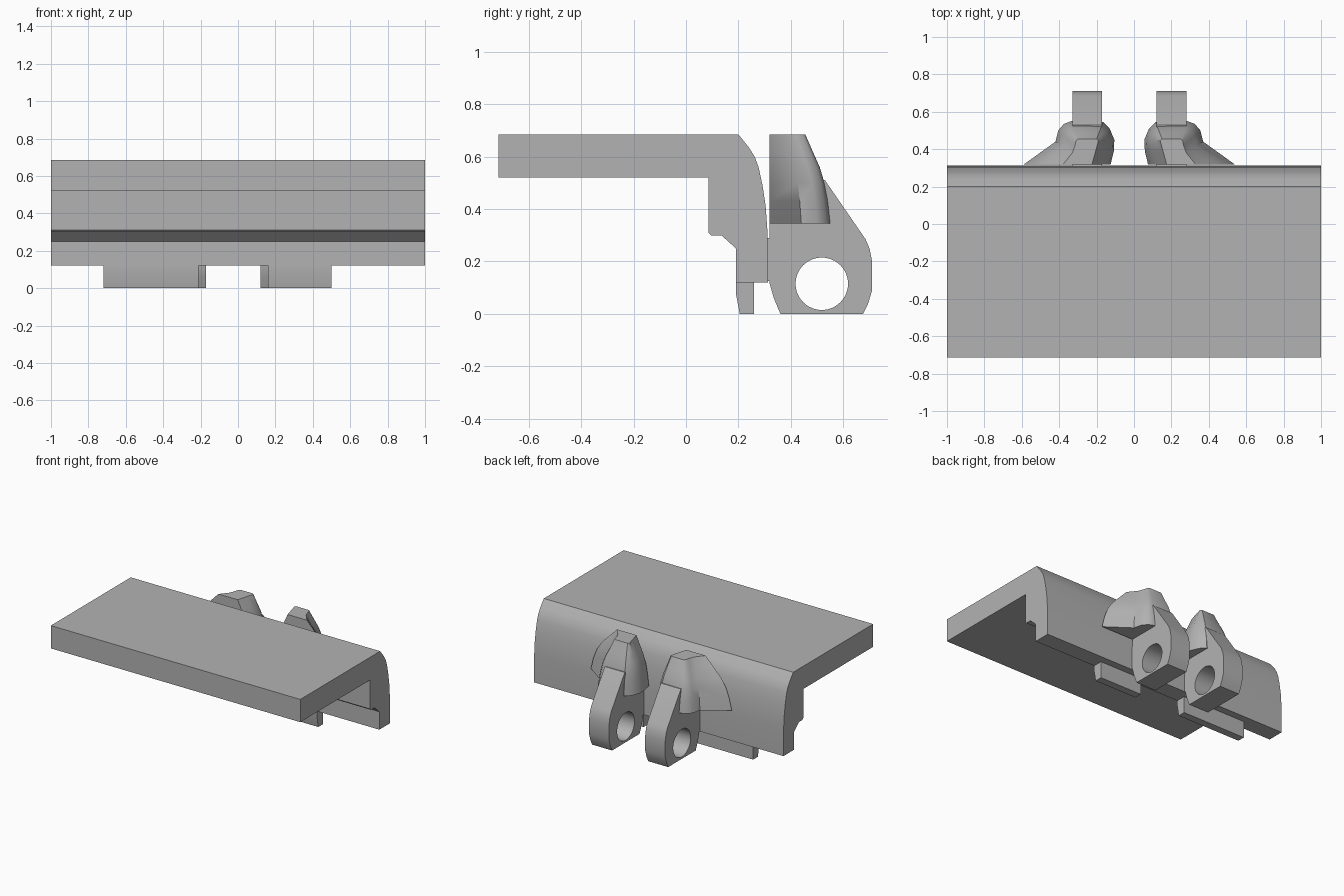
import bpy, bmesh, math
from mathutils import Matrix, Vector

default_cube = bpy.data.objects.get("Cube")
if default_cube:
    bpy.data.objects.remove(default_cube, do_unlink=True)

# Single grey plastic
grey = bpy.data.materials.new("plain_grey")
grey.use_nodes = True
colour = (0.45, 0.45, 0.45, 1)
grey.diffuse_color = colour
grey.node_tree.nodes["Principled BSDF"].inputs["Base Color"].default_value = colour


def finish(name, mesh_builder, smooth_angle=30):
    """Turn a bmesh into a named, shaded object."""
    bmesh.ops.recalc_face_normals(mesh_builder, faces=mesh_builder.faces)
    mesh = bpy.data.meshes.new(name)
    mesh_builder.to_mesh(mesh)
    mesh_builder.free()
    mesh.materials.append(grey)
    part = bpy.data.objects.new(name, mesh)
    bpy.context.collection.objects.link(part)
    bpy.ops.object.select_all(action="DESELECT")
    part.select_set(True)
    bpy.context.view_layer.objects.active = part
    bpy.ops.object.shade_smooth_by_angle(angle=math.radians(smooth_angle))
    return part


def loft(name, rings, smooth_angle=30):
    """Join equal-length closed rings and cap both ends."""
    builder = bmesh.new()
    loops = [[builder.verts.new(point) for point in ring] for ring in rings]
    for lower, upper in zip(loops, loops[1:]):
        for i in range(len(lower)):
            j = (i + 1) % len(lower)
            builder.faces.new((lower[i], lower[j], upper[j], upper[i]))
    builder.faces.new(loops[0])
    builder.faces.new(loops[-1])
    return finish(name, builder, smooth_angle)


def extrude_side(name, profile, left, right):
    """Extrude a (y, z) side profile along x."""
    return loft(name, [[(x, y, z) for y, z in profile] for x in (left, right)], 25)


# Shelf with curved back wall and stepped lip
extrude_side("shelf_panel", [
    (-.715, .685), (.2, .685), (.24, .635), (.262, .6), (.277, .56),
    (.292, .49), (.304, .41), (.311, .31), (.312, .12), (.19, .12),
    (.19, .25), (.135, .3), (.095, .3), (.085, .31), (.085, .52), (-.715, .52),
], -1, 1)

# Hanging tabs below the lip
tab_profile = [(.19, .13), (.19, .08), (.205, 0), (.26, 0), (.26, .13)]
extrude_side("right_tab", tab_profile, -.72, -.21)
extrude_side("left_tab", tab_profile, .16, .5)

# Hinge outlines
lug_profile = [
    (.318, .4), (.318, .12), (.335, .06), (.36, 0), (.675, 0), (.695, .04),
    (.71, .09), (.71, .2), (.7, .25), (.685, .285), (.53, .51), (.42, .51),
]
fairing_base = [
    (-.59, .318), (-.42, .44), (-.405, .5), (-.375, .535), (-.335, .55),
    (-.165, .545), (-.13, .51), (-.105, .45), (-.108, .39), (-.125, .318),
]
fairing_top = [
    (-.38, .318), (-.33, .38), (-.315, .42), (-.31, .445), (-.3, .455),
    (-.2, .455), (-.195, .452), (-.19, .445), (-.205, .39), (-.225, .318),
]
fairing_levels = [(.345, 0), (.43, .1), (.5, .23), (.56, .42), (.62, .7), (.685, 1)]
hinge_axis = -.025


def place(x, side):
    """Reflect x across the hinge axis for the left side."""
    return x if side == "right" else hinge_axis * 2 - x


for side in ("right", "left"):
    outer, inner = place(-.33, side), place(-.17, side)
    middle = (outer + inner) / 2

    # Lug drilled for the pin
    lug = extrude_side(side + "_hinge_lug", lug_profile, outer, inner)
    drill = bmesh.new()
    bmesh.ops.create_cone(
        drill, cap_ends=True, segments=48, radius1=.1, radius2=.1, depth=.5,
        matrix=Matrix.Translation((middle, .518, .115))
        @ Matrix.Rotation(math.pi / 2, 4, "Y"))
    cutter = finish(side + "_pin_cutter", drill)
    cutter.hide_render = True
    cut = lug.modifiers.new("pin_hole", "BOOLEAN")
    cut.operation = "DIFFERENCE"
    cut.solver = "EXACT"
    cut.object = cutter
    bpy.ops.object.select_all(action="DESELECT")
    lug.select_set(True)
    bpy.context.view_layer.objects.active = lug
    bpy.ops.object.modifier_apply(modifier=cut.name)
    bpy.data.objects.remove(cutter, do_unlink=True)

    # Thin web fixing the lug to the wall
    web_profile = [(.3, .125), (.33, .125), (.33, .29), (.3, .29)]
    extrude_side(side + "_hinge_web", web_profile, outer, inner)

    # Flared cowl tapering to a flat top
    rings = []
    for height, taper in fairing_levels:
        ring = []
        for low, high in zip(fairing_base, fairing_top):
            point = Vector(low).lerp(Vector(high), taper)
            ring.append((place(point.x, side), point.y, height))
        rings.append(ring)
    loft(side + "_hinge_cowl", rings, 35)
